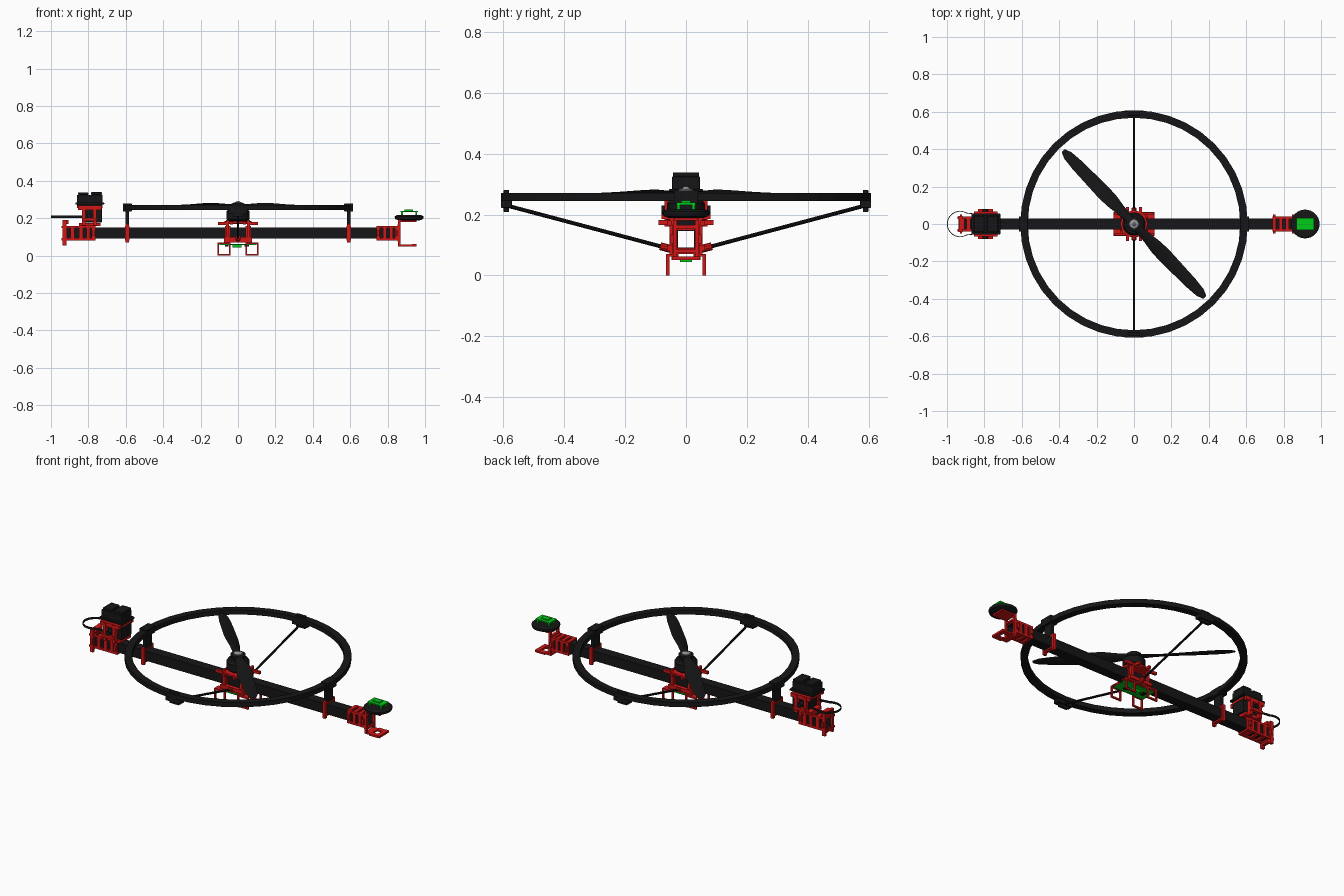
import bpy, bmesh
from math import sin, cos, pi, radians
from mathutils import Vector, Matrix

if "Cube" in bpy.data.objects:
    bpy.data.objects.remove(bpy.data.objects["Cube"])

def material(name, col):
    m = bpy.data.materials.new(name)
    m.diffuse_color = (*col, 1)
    m.use_nodes = True
    m.node_tree.nodes["Principled BSDF"].inputs["Base Color"].default_value = m.diffuse_color
    return m

BLACK = material("carbon_black", (0.008, 0.008, 0.009))
RED = material("printed_red", (0.65, 0.008, 0.008))
GREEN = material("board_green", (0.0, 0.6, 0.01))
STEEL = material("steel", (0.3, 0.3, 0.3))
ZB = 0.12          # beam centre height
S2 = (-1, 1)

def finish(name, bm, mat):
    bmesh.ops.recalc_face_normals(bm, faces=bm.faces)
    me = bpy.data.meshes.new(name)
    bm.to_mesh(me)
    bm.free()
    me.materials.append(mat)
    ob = bpy.data.objects.new(name, me)
    bpy.context.collection.objects.link(ob)
    return ob

def boxes(name, specs, mat, bevel=0):
    """One object from boxes given as x0, x1, y0, y1, z0, z1."""
    bm = bmesh.new()
    for x0, x1, y0, y1, z0, z1 in specs:
        c = Vector((x0 + x1, y0 + y1, z0 + z1)) / 2
        s = Matrix.Diagonal((x1 - x0, y1 - y0, z1 - z0, 1))
        bmesh.ops.create_cube(bm, size=1, matrix=Matrix.Translation(c) @ s)
    ob = finish(name, bm, mat)
    if bevel:
        b = ob.modifiers.new("bevel", 'BEVEL')
        b.width, b.segments = bevel, 2
    return ob

def shell(x0, x1, ho, hi):
    """Four walls of a square sleeve around the beam axis."""
    out = [(x0, x1, -ho, ho, ZB + hi, ZB + ho), (x0, x1, -ho, ho, ZB - ho, ZB - hi)]
    return out + [(x0, x1, min(s * ho, s * hi), max(s * ho, s * hi), ZB - hi, ZB + hi) for s in S2]

def lathe(name, prof, mat, n=32, loc=(0, 0), closed=False):
    """Spin (radius, z) points around a vertical axis."""
    bm = bmesh.new()
    rings = [[bm.verts.new((loc[0] + r * cos(2 * pi * i / n), loc[1] + r * sin(2 * pi * i / n), z))
              for i in range(n)] for r, z in prof]
    pairs = list(zip(rings, rings[1:] + rings[:1])) if closed else list(zip(rings, rings[1:]))
    for a, b in pairs:
        for i in range(n):
            bm.faces.new((a[i], a[(i + 1) % n], b[(i + 1) % n], b[i]))
    if not closed:
        bm.faces.new(rings[0])
        bm.faces.new(rings[-1])
    return finish(name, bm, mat)

def rods(name, segs, r, mat, n=10):
    bm = bmesh.new()
    for a, b in segs:
        a, b = Vector(a), Vector(b)
        rot = (b - a).to_track_quat('Z', 'Y').to_matrix().to_4x4()
        bmesh.ops.create_cone(bm, cap_ends=True, segments=n, radius1=r, radius2=r,
                              depth=(b - a).length, matrix=Matrix.Translation((a + b) / 2) @ rot)
    return finish(name, bm, mat)

# Main hollow beam and guard ring
boxes("main_beam", shell(-0.93, 0.86, 0.029, 0.026), BLACK)
lathe("guard_ring", [(0.568, 0.244), (0.608, 0.244), (0.608, 0.271), (0.568, 0.271)], BLACK, 40, closed=True)

# Ring supports: on the beam at left and right, on struts at front and back
for s, side in zip(S2, ("left", "right")):
    x = s * 0.592
    boxes(f"ring_post_{side}", [(x - .009, x + .009, -.03, .03, .155, .245),
                                (x - .024, x + .024, -.04, .04, .236, .279)], BLACK, .002)
    ears = [(x - .009, x + .009, t * .037 - .008, t * .037 + .008, .07, .168) for t in S2]
    boxes(f"ring_post_clamp_{side}", shell(x - .011, x + .011, .038, .03) + ears, RED)
for s, side in zip(S2, ("front", "back")):
    y = s * 0.59
    boxes(f"ring_clip_{side}", [(-.05, .05, y - .018, y + .018, .222, .246),
                                (-.03, .03, y - .009, y + .009, .208, .281)], BLACK, .002)
    rods(f"strut_{side}", [((0, s * .59, .23), (0, s * .07, .092))], .0065, BLACK)
    rods(f"strut_socket_{side}", [((0, s * .085, .096), (0, s * .035, .083))], .013, RED)

# Motor and spinner
lathe("motor", [(.03, .18), (.05, .185), (.062, .195), (.062, .236), (.052, .25), (.03, .253)], BLACK)
lathe("prop_hub", [(.038, .25), (.04, .276), (.03, .279)], BLACK)
lathe("spinner", [(.026, .275), (.024, .283), (.012, .286), (.006, .292)], STEEL, 20)

# Twisted two-blade propeller
bm = bmesh.new()
stations = [(0, .05, 12, .024), (.06, .05, 18, .02), (.11, .062, 26, .016), (.17, .082, 27, .013), (.24, .084, 22, .011),
            (.34, .074, 15, .009), (.44, .066, 10, .007), (.51, .052, 8, .005), (.545, .022, 7, .003)]
for k in range(2):
    turn = Matrix.Rotation(radians(-46 + 180 * k), 4, 'Z')
    prev = None
    for r, chord, pitch, thick in stations:
        ring = []
        for i in range(10):
            a = 2 * pi * i / 10
            u, v, p = cos(a) * chord / 2, sin(a) * thick / 2, radians(pitch)
            q = Vector((r, u * cos(p) - v * sin(p), .264 + u * sin(p) + v * cos(p)))
            ring.append(bm.verts.new(turn @ q))
        if prev:
            for i in range(10):
                j = (i + 1) % 10
                bm.faces.new((prev[i], prev[j], ring[j], ring[i]))
        else:
            bm.faces.new(ring)
        prev = ring
    bm.faces.new(prev)
prop = finish("propeller", bm, BLACK)
for ob in bpy.context.collection.objects:
    ob.select_set(ob == prop)
bpy.context.view_layer.objects.active = prop
bpy.ops.object.shade_smooth_by_angle()

# Motor mount: plates, posts, beam saddles and corner lugs
lathe("motor_plate", [(.066, .168), (.074, .171), (.074, .182), (.066, .185)], RED, 12)
mount = []
for sx in S2:
    mount += shell(sx * .055 - .014, sx * .055 + .014, .038, .03)
    for sy in S2:
        x, y = sx * .055, sy * .046
        mount += [(x - .008, x + .008, y - .008, y + .008, .07, .19),
                  (sx * .083 - .024, sx * .083 + .024, sy * .055 - .007, sy * .055 + .007, .164, .18),
                  (sx * .035 - .007, sx * .035 + .007, sy * .075 - .016, sy * .075 + .016, .166, .182)]
mount += [(-.075, .075, s * .05 - .012, s * .05 + .012, .08, .1) for s in S2]
mount += [(-.075, .075, -.055, .055, .07, .08)]
boxes("motor_mount", mount, RED)

# Underside circuit board and landing skids
boxes("controller_board", [(-.1, .1, -.048, .048, .056, .062), (-.03, .02, -.02, .02, .044, .056)], GREEN)
boxes("board_chips", [(.035, .06, -.02, .005, .05, .056), (-.07, -.05, -.01, .02, .05, .056)], BLACK)
skids = []
for sy in S2:
    y0, y1 = sy * .06 - .005, sy * .06 + .005
    for sx in S2:
        a, b = sorted((sx * .04, sx * .11))
        skids += [(a, b, y0, y1, 0, .009), (a, a + .009, y0, y1, 0, .07), (b - .009, b, y0, y1, 0, .07),
                  (a, b, y0, y1, .061, .07), (a, b, sy * .045 - .02, sy * .045 + .02, .063, .07)]
boxes("landing_skids", skids, RED)

def end_clamp(name, xs, x0, x1):
    """Ribbed sleeve with corner rails and bolt ears."""
    sp = []
    for x in xs:
        sp += shell(x - .01, x + .01, .039, .03)
    for sy in S2:
        for sz in S2:
            sp.append((x0, x1, sy * .033 - .006, sy * .033 + .006, ZB + sz * .033 - .006, ZB + sz * .033 + .006))
        sp += [(x - .006, x + .006, sy * .044 - .007, sy * .044 + .007, ZB - .015, ZB + .015) for x in (xs[0], xs[-1])]
    boxes(name, sp, RED)

end_clamp("left_end_clamp", (-.925, -.885, -.84, -.80, -.772), -.945, -.762)
end_clamp("right_end_clamp", (.75, .785, .82, .85), .74, .865)

# Left end: flange, servo bracket, servo and loop
boxes("left_flange", [(-.938, -.918, s * .035 - .008, s * .035 + .008, .055, .19) for s in S2]
      + [(-.938, -.918, -.043, .043, .152, .17), (-.938, -.918, -.043, .043, .07, .085),
         (-.935, -.905, -.03, .03, .17, .19)], RED)
brackets = [(-.85, -.735, -.05, .05, .158, .175), (-.862, -.725, -.045, .045, .255, .266)]
for s in S2:
    y = s * .058
    brackets += [(x - .009, x + .009, y - .012, y + .012, .16, .265) for x in (-.825, -.765)]
    brackets += [(-.855, -.73, y - .008, y + .008, .245, .268), (-.835, -.755, s * .07 - .01, s * .07 + .01, .185, .2)]
boxes("servo_bracket", brackets, RED)
boxes("servo_body", [(-.862, -.725, -.046, .046, .266, .325), (-.855, -.8, -.04, .04, .325, .337),
                     (-.785, -.728, -.043, .043, .325, .339), (-.825, -.728, -.046, .046, .178, .266),
                     (-.87, -.715, -.056, .056, .272, .284)], BLACK, .003)
rods("servo_bolts", [((-.795, -.08, .215), (-.795, .08, .215))], .014, BLACK, 12)
bm = bmesh.new()
path = [(-.80, .05)] + [(-.93 + .07 * cos(radians(a)), .07 * sin(radians(a))) for a in range(60, 301, 12)] + [(-.80, -.05)]
cols = [[bm.verts.new((x, y, z)) for z in (.202, .214)] for x, y in path]
for a, b in zip(cols, cols[1:]):
    bm.faces.new((a[0], b[0], b[1], a[1]))
loop = finish("wire_loop", bm, BLACK)
loop.modifiers.new("solid", 'SOLIDIFY').thickness = .004

# Right end: forked bracket, sensor puck and its board
fork = [(.855, .87, s * .036 - .006, s * .036 + .006, .055, .195) for s in S2]
fork += [(.86, .955, -.04, .04, .18, .19), (.855, .895, -.04, .04, .05, .06)]
fork += [(.89, .945, s * .034 - .014, s * .034 + .014, .05, .06) for s in S2]
fork += [(.93, .955, -.046, .046, .05, .062), (.852, .87, -.04, .04, .155, .165), (.852, .87, -.04, .04, .075, .085)]
boxes("right_fork", fork, RED)
lathe("sensor_puck", [(.055, .188), (.074, .195), (.077, .203), (.077, .21), (.066, .216)], BLACK, 32, (.915, 0))
boxes("sensor_board", [(.868, .962, -.032, .032, .232, .239), (.89, .935, -.015, .015, .239, .246)]
      + [(.915 + sx * .038 - .005, .915 + sx * .038 + .005, sy * .024 - .005, sy * .024 + .005, .214, .233)
         for sx in S2 for sy in S2], GREEN)
